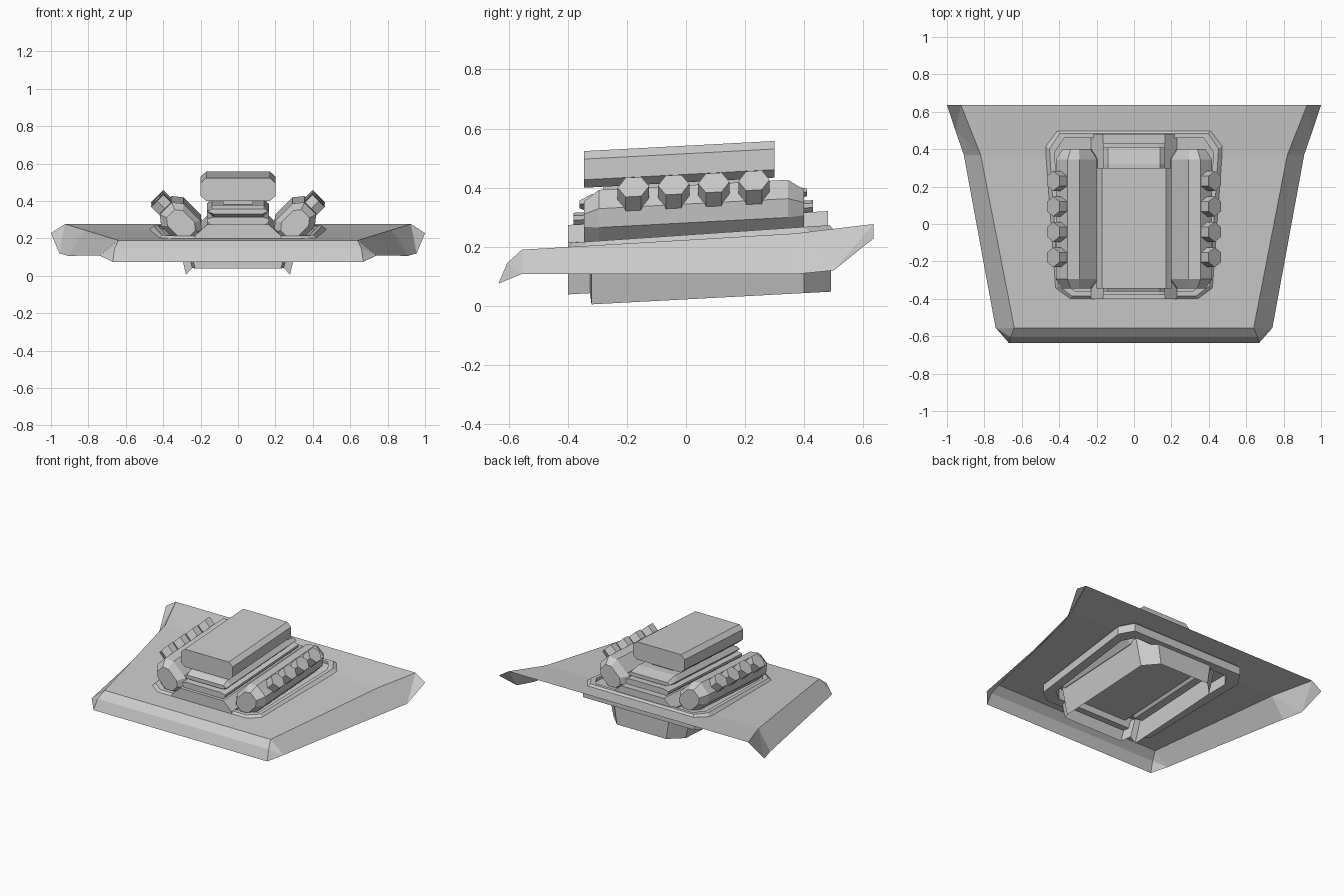
import bpy, math
from mathutils import Vector

if "Cube" in bpy.data.objects:
    bpy.data.objects.remove(bpy.data.objects["Cube"])

RAKE = 0.053  # engine rises towards the rear


def mesh_object(name, verts, faces, mirror=False):
    me = bpy.data.meshes.new(name)
    me.from_pydata(verts, [], faces)
    ob = bpy.data.objects.new(name, me)
    bpy.context.collection.objects.link(ob)
    if mirror:
        m = ob.modifiers.new("mirror", 'MIRROR')
        m.use_clip = True
    return ob


def loft(name, rings, mirror=False, caps=True, closed=True, wrap=False, rake=RAKE):
    """Skin a list of equal-length rings, shearing z along y."""
    n, k = len(rings[0]), len(rings)
    verts = [(x, y, z + rake * y) for r in rings for x, y, z in r]
    faces = []
    for i in range(k if wrap else k - 1):
        j = (i + 1) % k
        for a in range(n if closed else n - 1):
            b = (a + 1) % n
            faces.append((i * n + a, i * n + b, j * n + b, j * n + a))
    if caps:
        faces += [tuple(reversed(range(n))), tuple(range((k - 1) * n, k * n))]
    ob = mesh_object(name, verts, faces, mirror)
    import bmesh
    bm = bmesh.new()
    bm.from_mesh(ob.data)
    bmesh.ops.recalc_face_normals(bm, faces=bm.faces)
    bm.to_mesh(ob.data)
    bm.free()
    return ob


def section(half, y, sx=1.0, sz=1.0):
    """Symmetric x,z section from its right half, scaled about its mid height."""
    zs = [p[1] for p in half]
    c = (min(zs) + max(zs)) / 2
    pts = half + [(-x, z) for x, z in reversed(half)]
    return [(x * sx, y, c + (z - c) * sz) for x, z in pts]


# Hood: half sheet with folded front lip and side skirt, mirrored
hood = [(0, -.635, .075), (.67, -.635, .075), (0, -.605, .145), (.66, -.605, .145),
        (0, -.555, .19), (.64, -.555, .19), (.74, -.555, .108),
        (0, .37, .245), (.82, .37, .245), (.91, .37, .107), (.955, .50, .12),
        (0, .635, .277), (.925, .635, .277), (1.0, .635, .228)]
mesh_object("hood", hood, [(0, 1, 3, 2), (2, 3, 5, 4), (1, 6, 3), (3, 6, 5),
                           (4, 5, 8, 7), (5, 6, 9, 8), (7, 8, 12, 11),
                           (8, 9, 10), (8, 10, 12), (10, 13, 12)], True)


# Raised frame around the engine opening
def outline(inset, z):
    half = [(.36, -.42), (.44, -.36), (.49, .43), (.43, .52)]
    pts = half + [(-x, y) for x, y in reversed(half)]
    kx, ky = 1 - inset / .45, 1 - inset / .47
    return [(x * kx, .05 + (y - .05) * ky, z) for x, y in pts]


loft("opening_frame", [outline(0, .15), outline(0, .205), outline(.035, .24),
                       outline(.06, .24), outline(.06, .15)],
     caps=False, wrap=True, rake=.068)

# Lower crankcase skirt under the hood, open at the bottom
skirt = [(0, -.40, .06), (.23, -.40, .06), (.245, -.325, .06), (.278, -.32, .022),
         (.278, .40, .022), (.19, .49, .022), (0, .49, .022)]
loft("lower_skirt", [skirt, [(x * 1.15, y, .205) for x, y, z in skirt]],
     True, caps=False, closed=False)

# Engine block between the cylinder banks
block = [(.23, .19), (.23, .235), (.165, .295)]
loft("engine_block", [section(block, -.40), section(block, .48)])

# Cylinder heads: chamfered octagons leaning outwards
C = Vector((.305, 0, .295))
U = Vector((1, 0, 1)).normalized()
V = Vector((-1, 0, 1)).normalized()
OCT = [(.115, .045), (.065, .085), (-.065, .085), (-.115, .045),
       (-.115, -.045), (-.065, -.085), (.065, -.085), (.115, -.045)]
heads = []
for y, s in ((-.345, .68), (-.295, 1), (.345, 1), (.40, .68)):
    heads.append([tuple(C + Vector((0, y, 0)) + U * (u * s) + V * (v * s)) for u, v in OCT])
loft("cylinder_head", heads, True)

# Hexagonal stacks along each head
for i, y in enumerate((-.178, -.042, .094, .23)):
    rings = []
    for d in (0, .13):
        c = Vector((.34, y, .32)) + U * d
        rings.append([tuple(c + Vector((0, .053 * math.cos(a), 0)) + V * (.053 * math.sin(a)))
                      for a in (math.tau * k / 6 for k in range(6))])
    loft(f"stack_{i + 1}", rings, True)

# Intake manifold: two stacked flanges with tapered ends
lower = [(.13, .275), (.165, .31), (.165, .325), (.13, .335)]
loft("manifold_base", [section(lower, -.38), section(lower, .43)])
upper = [(.13, .33), (.165, .365), (.14, .395)]
loft("manifold_top", [section(upper, -.36, 1, .4), section(upper, -.32),
                      section(upper, .32), section(upper, .41, 1, .4)])

# Neck and air cleaner housing on top
neck = [(.08, .38), (.08, .43)]
loft("intake_neck", [section(neck, -.28), section(neck, .26)])
cleaner = [(.17, .418), (.2, .445), (.2, .515), (.17, .542)]
loft("air_cleaner", [section(cleaner, -.345), section(cleaner, .30)])
